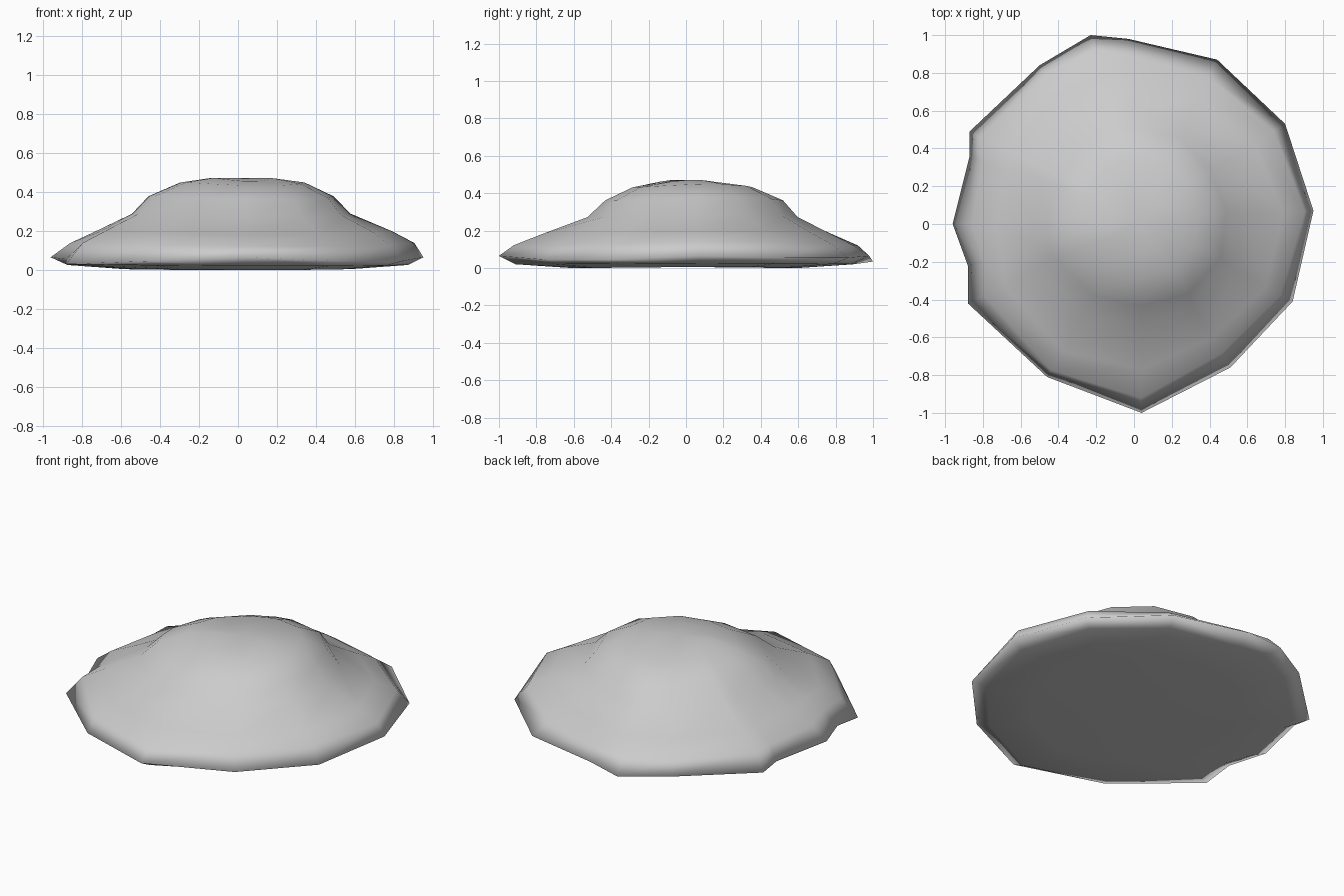
import bpy, bmesh, math
from mathutils import Vector

cube = bpy.data.objects.get("Cube")
if cube:
    bpy.data.objects.remove(cube, do_unlink=True)

stone = bpy.data.materials.new("stone grey")
stone.use_nodes = True
grey = (0.6, 0.6, 0.6, 1)
stone.diffuse_color = grey
stone.node_tree.nodes["Principled BSDF"].inputs["Base Color"].default_value = grey

# Irregular rim, counter-clockwise: x, y, z
rim = [(.95, .07, .07), (.80, .53, .06), (.44, .87, .06), (-.03, .98, .07),
       (-.23, 1.0, .04), (-.50, .84, .05), (-.87, .49, .04), (-.87, .36, .06),
       (-.96, 0, .07), (-.88, -.22, .06), (-.88, -.42, .035), (-.46, -.81, .05),
       (.04, -1.0, .07), (.51, -.76, .05), (.84, -.41, .05)]

# Mound rings: radius, height, roundness, centre x, centre y
upper = [(.92, .135, .2, 0, 0), (.79, .195, .6, .01, 0), (.58, .285, 1, .01, .02),
         (.49, .375, 1, .02, .03), (.33, .445, 1, .03, .03), (.16, .468, 1, .02, 0)]
lower = [(.91, .028, .2, 0, 0), (.62, .008, .6, 0, 0)]

bm = bmesh.new()


def add_ring(radius, height, roundness, cx, cy, wobble):
    ring = []
    for x, y, z in rim:
        angle = math.atan2(y, x)
        r = radius * (math.hypot(x, y) * (1 - roundness) + .97 * roundness)
        r *= 1 + wobble * math.sin(3 * angle + 9 * height)
        lift = wobble * .3 * math.sin(2 * angle + 1)
        ring.append(bm.verts.new((cx + r * math.cos(angle),
                                  cy + r * math.sin(angle), height + lift)))
    return ring


def bridge(a, b):
    for i in range(len(a)):
        j = (i + 1) % len(a)
        bm.faces.new((a[i], a[j], b[j], b[i]))


def cap(ring, point):
    centre = bm.verts.new(point)
    for i in range(len(ring)):
        bm.faces.new((ring[i], ring[(i + 1) % len(ring)], centre))


# Domed top and shallow underside meet at the rim
edge = [bm.verts.new(p) for p in rim]
for rings, wobble, tip in ((upper, .03, (.03, .02, .475)), (lower, .01, (0, 0, .018))):
    last = edge
    for values in rings:
        ring = add_ring(*values, wobble)
        bridge(last, ring)
        last = ring
    cap(last, tip)

bmesh.ops.recalc_face_normals(bm, faces=bm.faces)
lowest = min(v.co.z for v in bm.verts)
bmesh.ops.translate(bm, verts=bm.verts, vec=Vector((0, 0, -lowest)))
for face in bm.faces:
    face.smooth = True

mesh = bpy.data.meshes.new("rock_mound")
bm.to_mesh(mesh)
bm.free()
mesh.materials.append(stone)
mound = bpy.data.objects.new("rock_mound", mesh)
bpy.context.collection.objects.link(mound)
